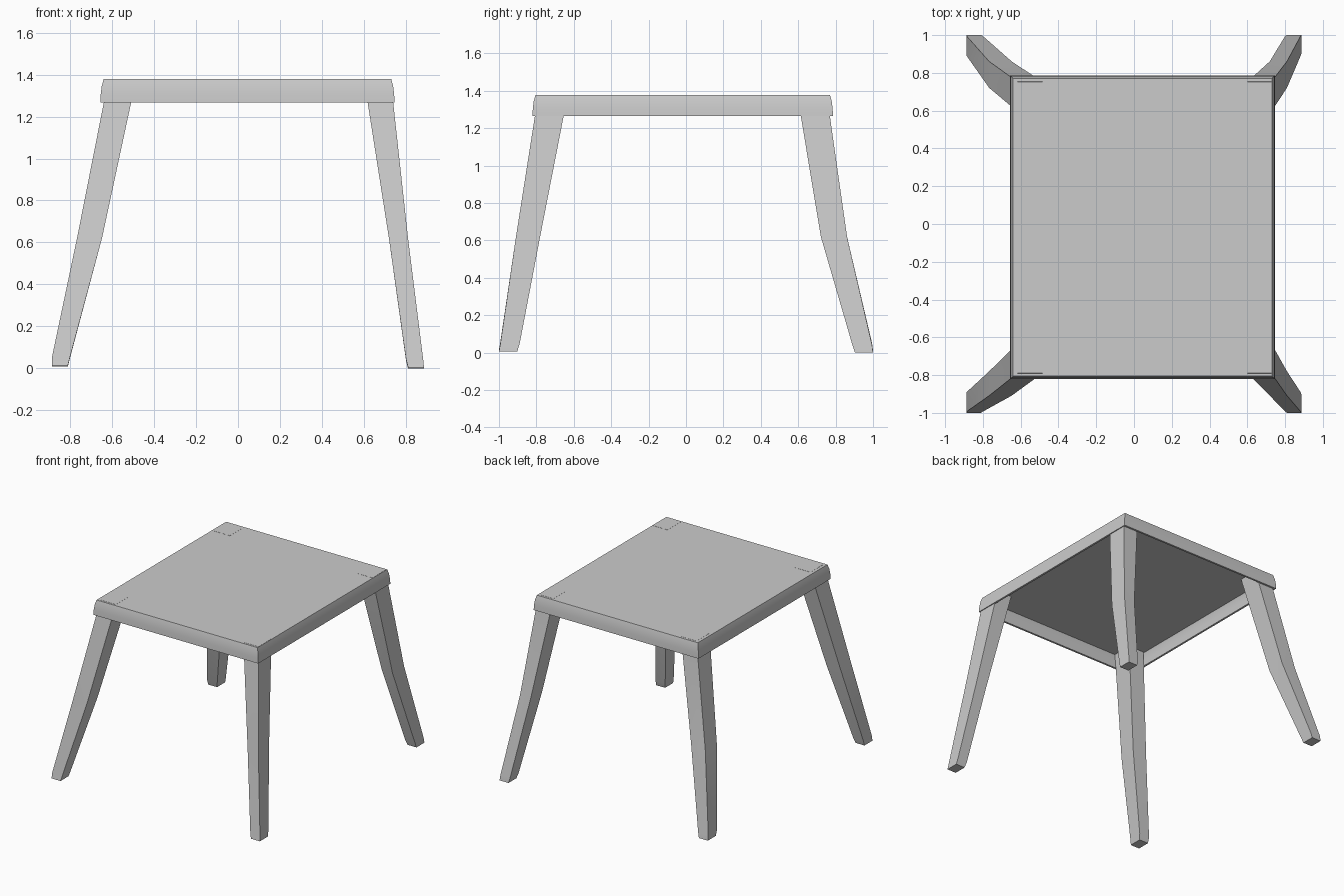
import bpy, bmesh, math

if "Cube" in bpy.data.objects:
    bpy.data.objects.remove(bpy.data.objects["Cube"])

grey = bpy.data.materials.new("plain grey")
grey.diffuse_color = (0.6, 0.6, 0.6, 1)
grey.use_nodes = True
grey.node_tree.nodes["Principled BSDF"].inputs["Base Color"].default_value = grey.diffuse_color


def loft(name, rings):
    """Closed solid from rectangular rings (x0, x1, y0, y1, z)."""
    bm = bmesh.new()
    loops = []
    for x0, x1, y0, y1, z in rings:
        loops.append([bm.verts.new(p) for p in
                      ((x0, y0, z), (x1, y0, z), (x1, y1, z), (x0, y1, z))])
    for a, b in zip(loops, loops[1:]):
        for i in range(4):
            j = (i + 1) % 4
            bm.faces.new((a[i], a[j], b[j], b[i]))
    bm.faces.new(loops[0])
    bm.faces.new(loops[-1])
    bmesh.ops.recalc_face_normals(bm, faces=bm.faces)
    mesh = bpy.data.meshes.new(name)
    bm.to_mesh(mesh)
    bm.free()
    mesh.materials.append(grey)
    obj = bpy.data.objects.new(name, mesh)
    bpy.context.collection.objects.link(obj)
    bpy.ops.object.select_all(action='DESELECT')
    obj.select_set(True)
    bpy.context.view_layer.objects.active = obj
    bpy.ops.object.shade_smooth_by_angle(angle=math.radians(30))
    return obj


# Seat: hollow tray with a flared, slightly bulging skirt (height, outset)
profile = [(1.378, 0.0), (1.345, 0.009), (1.305, 0.014), (1.266, 0.016),
           (1.266, 0.001), (1.305, -0.001), (1.345, -0.006), (1.362, -0.012)]
loft("seat", [(-0.64 - o, 0.73 + o, -0.805 - o, 0.77 + o, z)
              for z, o in profile])

# Legs: (inner, outer) edges at top, knee, ankle and foot for each side
TOP, KNEE = 1.379, 0.62
x_edges = {"left": [(-0.485, -0.617), (-0.648, -0.767), (-0.80, -0.886), (-0.81, -0.886)],
           "right": [(0.60, 0.727), (0.719, 0.81), (0.80, 0.882), (0.81, 0.886)]}
y_edges = {"front": [(-0.632, -0.79), (-0.78, -0.909), (-0.89, -0.993), (-0.903, -1.0)],
           "back": [(0.595, 0.753), (0.721, 0.861), (0.89, 0.995), (0.903, 1.0)]}
foot = {("front", "left"): 0.015, ("front", "right"): 0.005,
        ("back", "left"): 0.01, ("back", "right"): 0.0}
for (fb, lr), base in foot.items():
    heights = (TOP, KNEE, base + 0.04, base)
    loft(f"{fb}_{lr}_leg",
         [(*sorted(x), *sorted(y), z)
          for x, y, z in zip(x_edges[lr], y_edges[fb], heights)])
